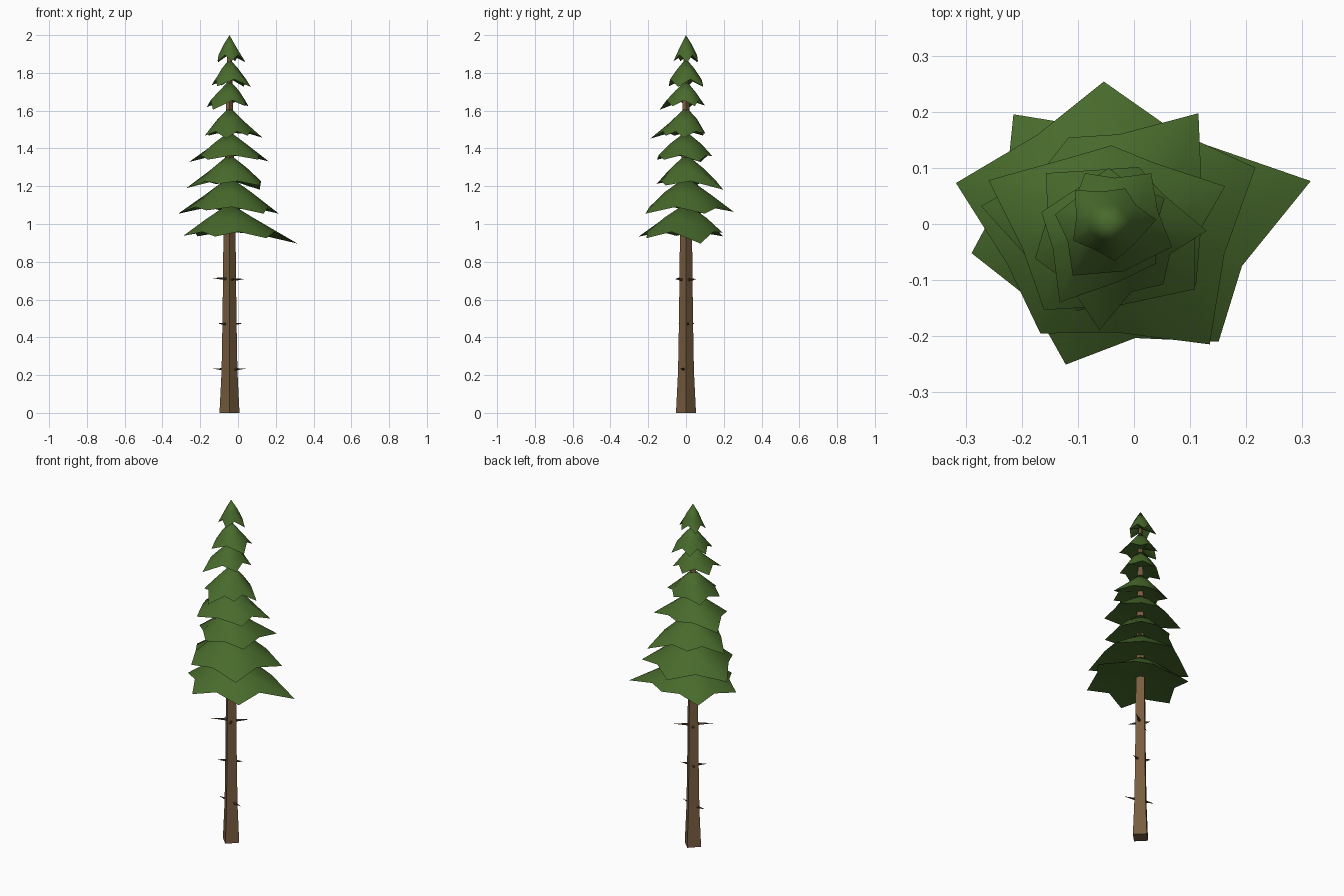
import bpy, bmesh, math
from mathutils import Vector

if "Cube" in bpy.data.objects:
    bpy.data.objects.remove(bpy.data.objects["Cube"])

CX, CY = -0.045, 0.0   # trunk axis


def material(name, rgb):
    m = bpy.data.materials.new(name)
    m.diffuse_color = (*rgb, 1)
    m.use_nodes = True
    m.node_tree.nodes["Principled BSDF"].inputs["Base Color"].default_value = m.diffuse_color
    return m


GREEN = material("needle green", (0.065, 0.145, 0.025))
BARK = material("bark brown", (0.19, 0.11, 0.05))
DEAD = material("dead twig brown", (0.09, 0.055, 0.035))


def finish(bm, name, mat, angle):
    bmesh.ops.recalc_face_normals(bm, faces=bm.faces[:])
    me = bpy.data.meshes.new(name)
    bm.to_mesh(me)
    bm.free()
    me.materials.append(mat)
    ob = bpy.data.objects.new(name, me)
    bpy.context.collection.objects.link(ob)
    bpy.ops.object.select_all(action='DESELECT')
    ob.select_set(True)
    bpy.context.view_layer.objects.active = ob
    bpy.ops.object.shade_smooth_by_angle(angle=math.radians(angle))
    return ob


def bridge(bm, a, b):
    n = len(a)
    for i in range(n):
        bm.faces.new((a[i], a[(i + 1) % n], b[(i + 1) % n], b[i]))


def fan(bm, ring, point):
    n = len(ring)
    for i in range(n):
        bm.faces.new((ring[i], ring[(i + 1) % n], point))


def polar(deg, r, z):
    a = math.radians(deg)
    return Vector((CX + r * math.cos(a), CY + r * math.sin(a), z))


# Trunk: tapered four-sided column, corners on the axes, with a flared foot
bm = bmesh.new()
rings = []
for z, r in [(0, .053), (.22, .042), (.5, .037), (.95, .032), (1.5, .022), (1.93, .012)]:
    rings.append([bm.verts.new(polar(90 * i, r, z)) for i in range(4)])
for a, b in zip(rings, rings[1:]):
    bridge(bm, a, b)
bm.faces.new(rings[0])
bm.faces.new(rings[-1])
finish(bm, "trunk", BARK, 89.9)


# Bough tier: drooping star-shaped skirt with a shallow hollow underside
def tier(name, apex, tip_z, tips):
    bm = bmesh.new()
    n = len(tips)
    mean = sum(r for _, r in tips) / n
    lift = .16 if mean > .13 else .25
    outline = []
    for i, (a, r) in enumerate(tips):
        a2, r2 = tips[(i + 1) % n]
        gap = (a2 - a) % 360
        outline.append((a, r, tip_z - .35 * (r - mean)))
        outline.append((a + gap / 2, .76 * (r + r2) / 2, tip_z + lift * (apex - tip_z)))
    top = bm.verts.new((CX, CY, apex))
    mid = [bm.verts.new(polar(a, .3 * r + .2 * mean, apex - .5 * (apex - z)))
           for a, r, z in outline]
    rim = [bm.verts.new(polar(a, r, z)) for a, r, z in outline]
    core = bm.verts.new((CX, CY, apex - .72 * (apex - tip_z)))
    fan(bm, mid, top)
    bridge(bm, mid, rim)
    fan(bm, rim, core)
    finish(bm, name, GREEN, 60)


# (apex height, tip height, [(tip direction, tip reach)...]) from bottom to top
TIERS = [
    (1.11, .93, [(12, .368), (71, .206), (131, .259), (192, .25), (253, .262), (313, .287)]),
    (1.25, 1.06, [(21, .28), (92, .254), (165, .282), (238, .23), (310, .28)]),
    (1.37, 1.20, [(51, .254), (115, .17), (172, .23), (250, .165), (325, .19)]),
    (1.49, 1.34, [(18, .218), (88, .14), (160, .228), (233, .192), (323, .193)]),
    (1.62, 1.465, [(-4, .175), (62, .115), (141, .144), (205, .145), (265, .19), (312, .145)]),
    (1.76, 1.62, [(25, .11), (90, .1), (170, .122), (238, .165), (320, .11)]),
    (1.875, 1.73, [(50, .118), (115, .1), (170, .097), (235, .112), (340, .12)]),
    (2.0, 1.86, [(5, .085), (65, .07), (135, .085), (205, .07), (280, .067)]),
]
for k, (apex, tip_z, tips) in enumerate(TIERS, 1):
    tier(f"bough_tier_{k}", apex, tip_z, tips)


# Dead twigs: thin spikes leaving the bare trunk
def twig(name, z, deg, reach):
    bm = bmesh.new()
    start, end = polar(deg, .015, z), polar(deg, reach, z + .004)
    d = (end - start).normalized()
    side = d.cross(Vector((0, 0, 1))).normalized()
    up = side.cross(d)
    base = [bm.verts.new(start + .009 * (math.cos(t) * side + math.sin(t) * up))
            for t in (i * math.tau / 5 for i in range(5))]
    bm.faces.new(base)
    fan(bm, base, bm.verts.new(end))
    finish(bm, name, DEAD, 50)


for k, (z, deg, reach) in enumerate([
        (.23, -20, .092), (.23, 172, .087),
        (.47, 15, .072), (.47, 215, .076), (.47, 130, .062),
        (.705, 36, .1), (.71, 212, .108), (.705, 300, .07), (.7, 125, .055)], 1):
    twig(f"twig_{k}", z, deg, reach)
